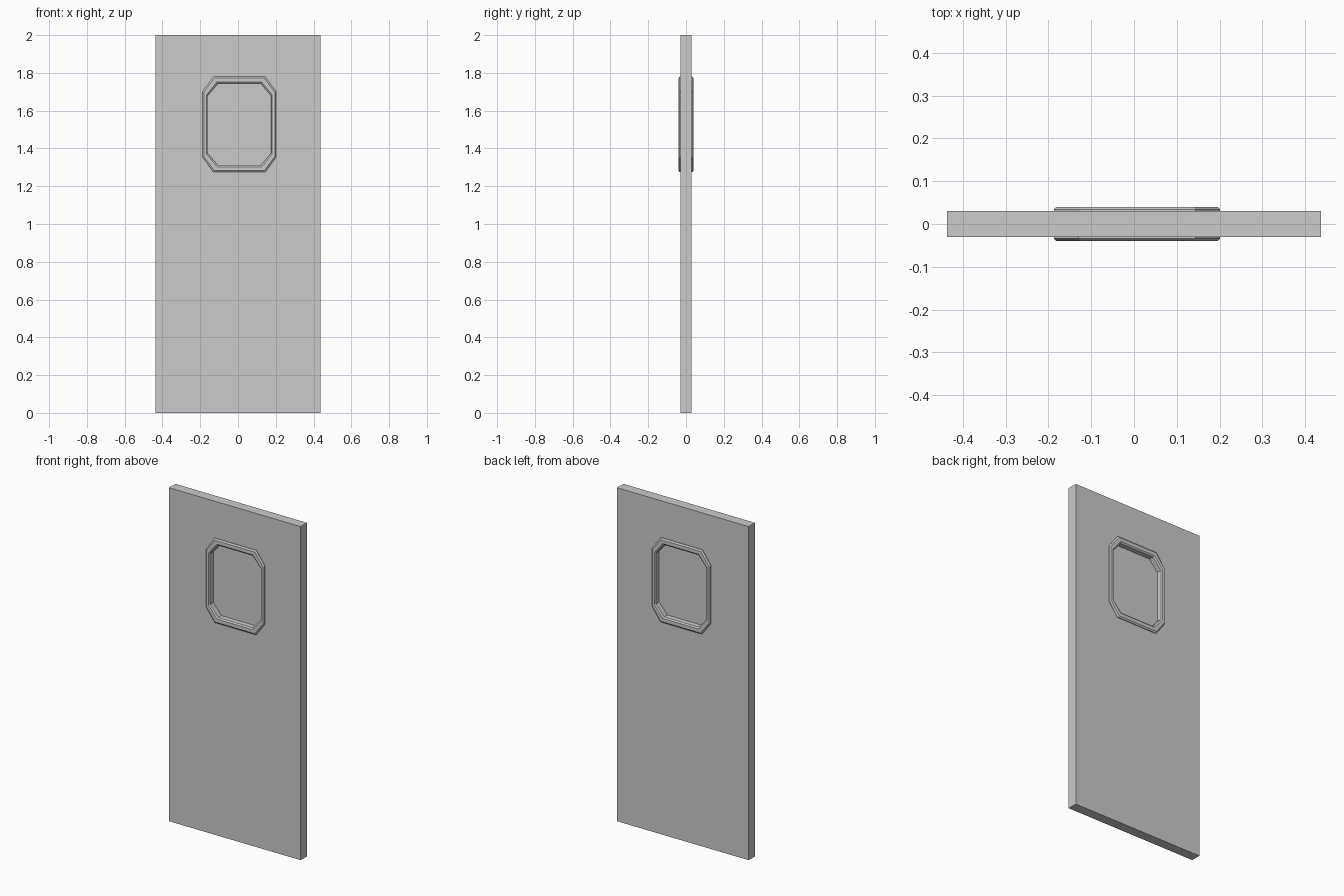
import bpy
import bmesh

cube = bpy.data.objects.get("Cube")
if cube:
    bpy.data.objects.remove(cube, do_unlink=True)

# One plain grey for the whole door
grey = bpy.data.materials.new("plain grey")
grey.use_nodes = True
colour = (0.6, 0.6, 0.6, 1)
grey.diffuse_color = colour
grey.node_tree.nodes["Principled BSDF"].inputs["Base Color"].default_value = colour

CX, CZ = 0.007, 1.527  # window centre


def octagon(half_w, half_h, cut_x, cut_z):
    """Rectangle with chamfered corners, as (x, z) points in order."""
    a, b = half_w - cut_x, half_h - cut_z
    quarter = [(half_w, b), (a, half_h)]
    right_to_left = quarter + [(-x, z) for x, z in reversed(quarter)]
    points = right_to_left + [(-x, -z) for x, z in right_to_left]
    return [(CX + x, CZ + z) for x, z in points]


OUTER = octagon(0.194, 0.253, 0.057, 0.078)
INNER = octagon(0.168, 0.216, 0.054, 0.064)


def loop_at(t, y):
    """Outline between the outer (t=0) and inner (t=1) edge of the frame."""
    return [(o[0] + (i[0] - o[0]) * t, y, o[1] + (i[1] - o[1]) * t)
            for o, i in zip(OUTER, INNER)]


def make_object(name, loops, closed):
    """Skin successive outlines; closed joins the last to the first, else caps."""
    bm = bmesh.new()
    rings = [[bm.verts.new(p) for p in loop] for loop in loops]
    count = len(rings[0])
    pairs = list(zip(rings, rings[1:]))
    if closed:
        pairs.append((rings[-1], rings[0]))
    else:
        bm.faces.new(rings[0])
        bm.faces.new(rings[-1])
    for a, b in pairs:
        for k in range(count):
            n = (k + 1) % count
            bm.faces.new((a[k], a[n], b[n], b[k]))
    bmesh.ops.recalc_face_normals(bm, faces=bm.faces)
    mesh = bpy.data.meshes.new(name)
    bm.to_mesh(mesh)
    bm.free()
    mesh.materials.append(grey)
    obj = bpy.data.objects.new(name, mesh)
    bpy.context.collection.objects.link(obj)
    return obj


# Door slab
W, T, H = 0.4365, 0.03, 2.0
slab = make_object("door_panel", [
    [(-W, y, 0), (W, y, 0), (W, y, H), (-W, y, H)] for y in (-T, T)], False)

# Window opening through the slab, hidden under the frame
cutter = make_object("window_cutter", [loop_at(0.5, -0.1), loop_at(0.5, 0.1)], False)
cutter.hide_render = True
cutter.hide_viewport = True
cut = slab.modifiers.new("window_opening", "BOOLEAN")
cut.operation = "DIFFERENCE"
cut.solver = "EXACT"
cut.object = cutter

# Window frame: chamfered section standing proud on both sides
half = [(0, 0.034), (0.22, 0.04), (0.78, 0.04), (1, 0.034)]
section = half + [(t, -y) for t, y in reversed(half)]
make_object("window_frame", [loop_at(t, y) for t, y in section], True)

# Pane set in the middle of the frame
make_object("window_pane", [loop_at(0.9, -0.004), loop_at(0.9, 0.004)], False)
